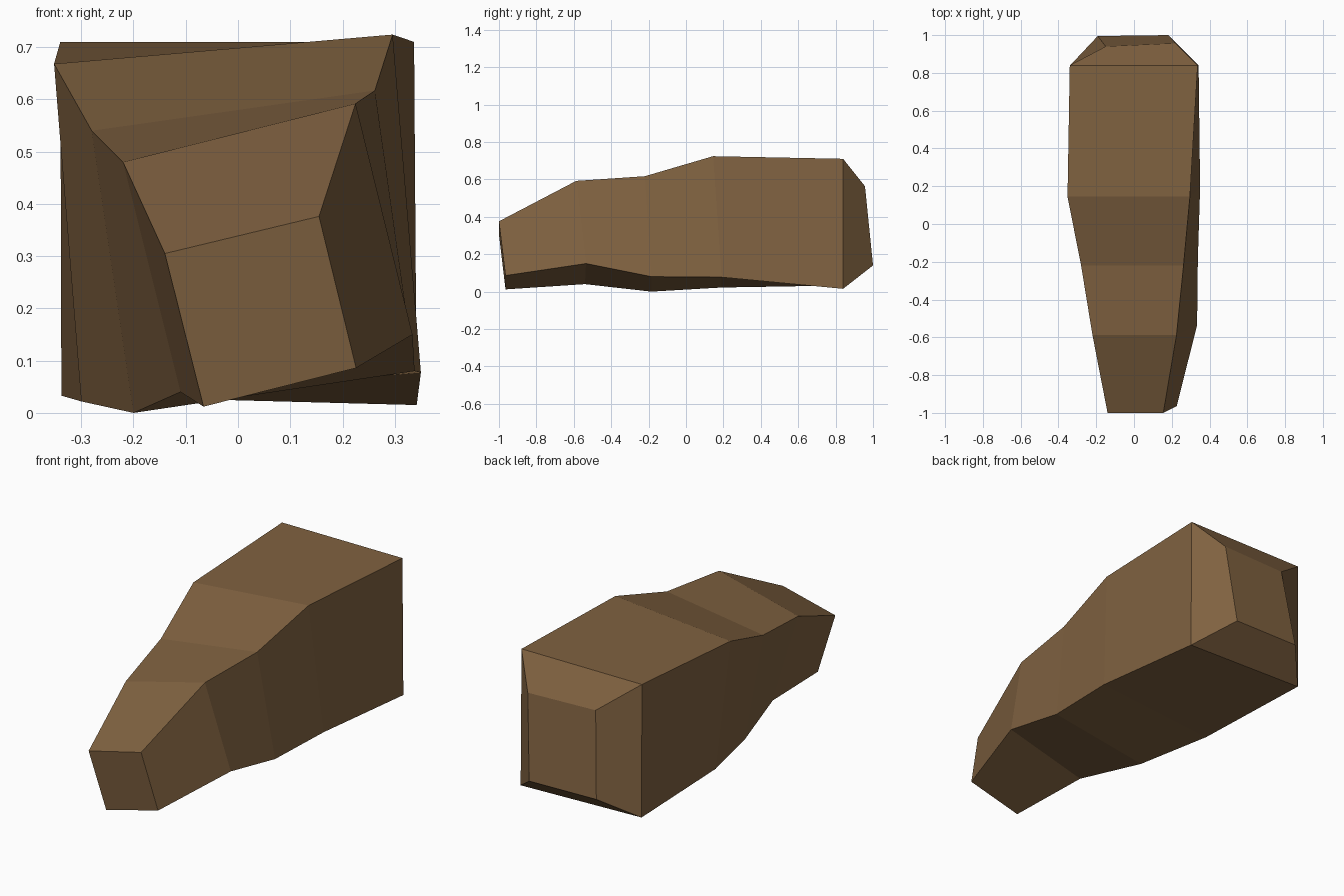
import bpy, bmesh

# One flat brown for the whole block
brown = bpy.data.materials.new("brown")
brown.diffuse_color = (0.216, 0.122, 0.052, 1)

# Four-sided sections from front to back: top left, top right, bottom right, bottom left
SECTIONS = [
    [(-0.14, -1.0, 0.305), (0.155, -1.0, 0.376), (0.226, -0.965, 0.086), (-0.066, -0.965, 0.012)],
    [(-0.22, -0.587, 0.48), (0.225, -0.587, 0.592), (0.334, -0.535, 0.15), (-0.11, -0.54, 0.04)],
    [(-0.28, -0.22, 0.54), (0.262, -0.22, 0.617), (0.338, -0.185, 0.08), (-0.2, -0.185, 0.0)],
    [(-0.352, 0.145, 0.668), (0.296, 0.145, 0.724), (0.35, 0.19, 0.077), (-0.3, 0.19, 0.022)],
    [(-0.34, 0.84, 0.71), (0.337, 0.84, 0.71), (0.342, 0.84, 0.015), (-0.338, 0.84, 0.033)],
    [(-0.15, 0.94, 0.566), (0.22, 0.957, 0.563), (0.182, 1.0, 0.14), (-0.192, 0.995, 0.145)],
]


def loft(name, sections, material):
    """Skin a row of sections and cap both ends."""
    bm = bmesh.new()
    rings = [[bm.verts.new(p) for p in s] for s in sections]
    for a, b in zip(rings, rings[1:]):
        for i in range(len(a)):
            j = (i + 1) % len(a)
            bm.faces.new((a[i], a[j], b[j], b[i]))
    bm.faces.new(rings[0])
    bm.faces.new(rings[-1])
    bmesh.ops.recalc_face_normals(bm, faces=bm.faces)
    mesh = bpy.data.meshes.new(name)
    bm.to_mesh(mesh)
    bm.free()
    mesh.materials.append(material)
    obj = bpy.data.objects.new(name, mesh)
    bpy.context.collection.objects.link(obj)
    return obj


# Tapered, slightly twisted block with a bevelled back end
loft("tapered_block", SECTIONS, brown)
